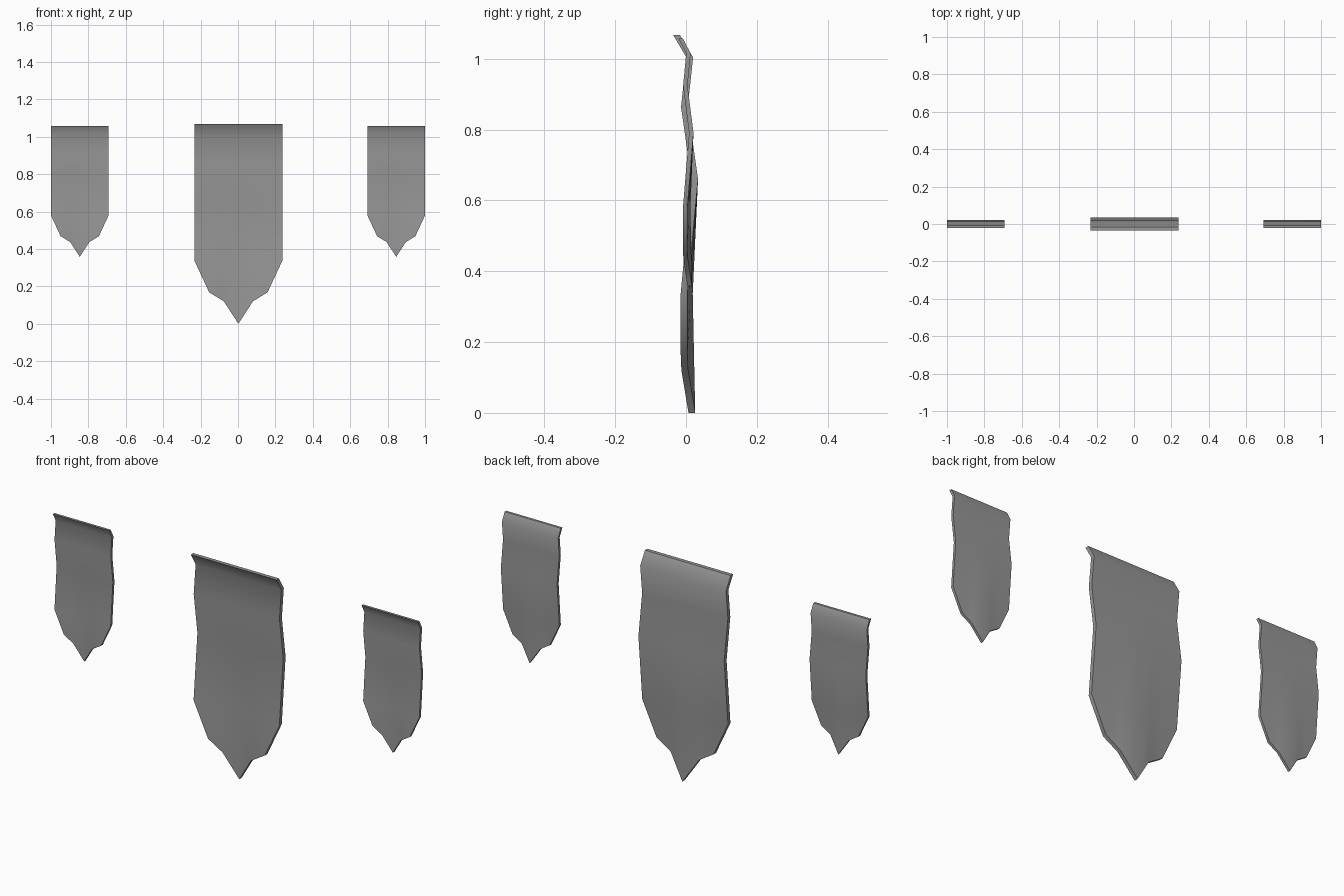
import bpy, bmesh

if "Cube" in bpy.data.objects:
    bpy.data.objects.remove(bpy.data.objects["Cube"])

# Cloth wave: (height, depth at side edge, depth at centre line)
ROWS = [(1.067, -0.036, -0.036), (1.004, 0.001, 0.001), (0.864, -0.014, -0.014),
        (0.66, 0.015, 0.015), (0.337, -0.015, 0.0)]
# Half columns: (x, bottom height, bottom depth)
COLS = [(0.0, 0.0, 0.007), (0.078, 0.12, -0.013), (0.156, 0.168, -0.015), (0.235, 0.337, -0.015)]
THICK = 0.019

# dark grey cloth
cloth = bpy.data.materials.new("dark_cloth")
cloth.diffuse_color = (0.31, 0.31, 0.31, 1)
cloth.use_nodes = True
cloth.node_tree.nodes["Principled BSDF"].inputs["Base Color"].default_value = cloth.diffuse_color


def banner(name, cx, top, s, sy):
    bm = bmesh.new()
    full = [(-x, z, y) for x, z, y in COLS[:0:-1]] + COLS
    grid = []
    for x, zb, yb in full:
        f = 1 - abs(x) / 0.235
        pts = [(z, ye + (yc - ye) * f) for z, ye, yc in ROWS]
        if zb < 0.33:
            pts.append((zb, yb))
        grid.append([bm.verts.new((cx + x * s, y * sy, top + (z - 1.067) * s)) for z, y in pts])
    # cloth front, with triangles at the outer lower corners
    for a, b in zip(grid, grid[1:]):
        for i in range(5):
            ring = a[i:i + 2] + b[i:i + 2][::-1]
            if len(ring) >= 3:
                bm.faces.new(ring)
    # give the cloth its thickness
    ext = bmesh.ops.extrude_face_region(bm, geom=bm.faces[:], use_keep_orig=True)
    new = [g for g in ext["geom"] if isinstance(g, bmesh.types.BMVert)]
    bmesh.ops.translate(bm, verts=new, vec=(0, THICK * s, 0))
    bmesh.ops.recalc_face_normals(bm, faces=bm.faces[:])
    me = bpy.data.meshes.new(name)
    bm.to_mesh(me)
    bm.free()
    me.materials.append(cloth)
    ob = bpy.data.objects.new(name, me)
    bpy.context.collection.objects.link(ob)
    bpy.ops.object.select_all(action='DESELECT')
    ob.select_set(True)
    bpy.context.view_layer.objects.active = ob
    bpy.ops.object.shade_smooth_by_angle(angle=0.7)


# large middle banner and the two smaller side banners
banner("centre_banner", 0.002, 1.067, 1.0, 1.0)
for side, sign in (("left", -1), ("right", 1)):
    banner(side + "_banner", sign * 0.846, 1.057, 0.655, 0.58)
